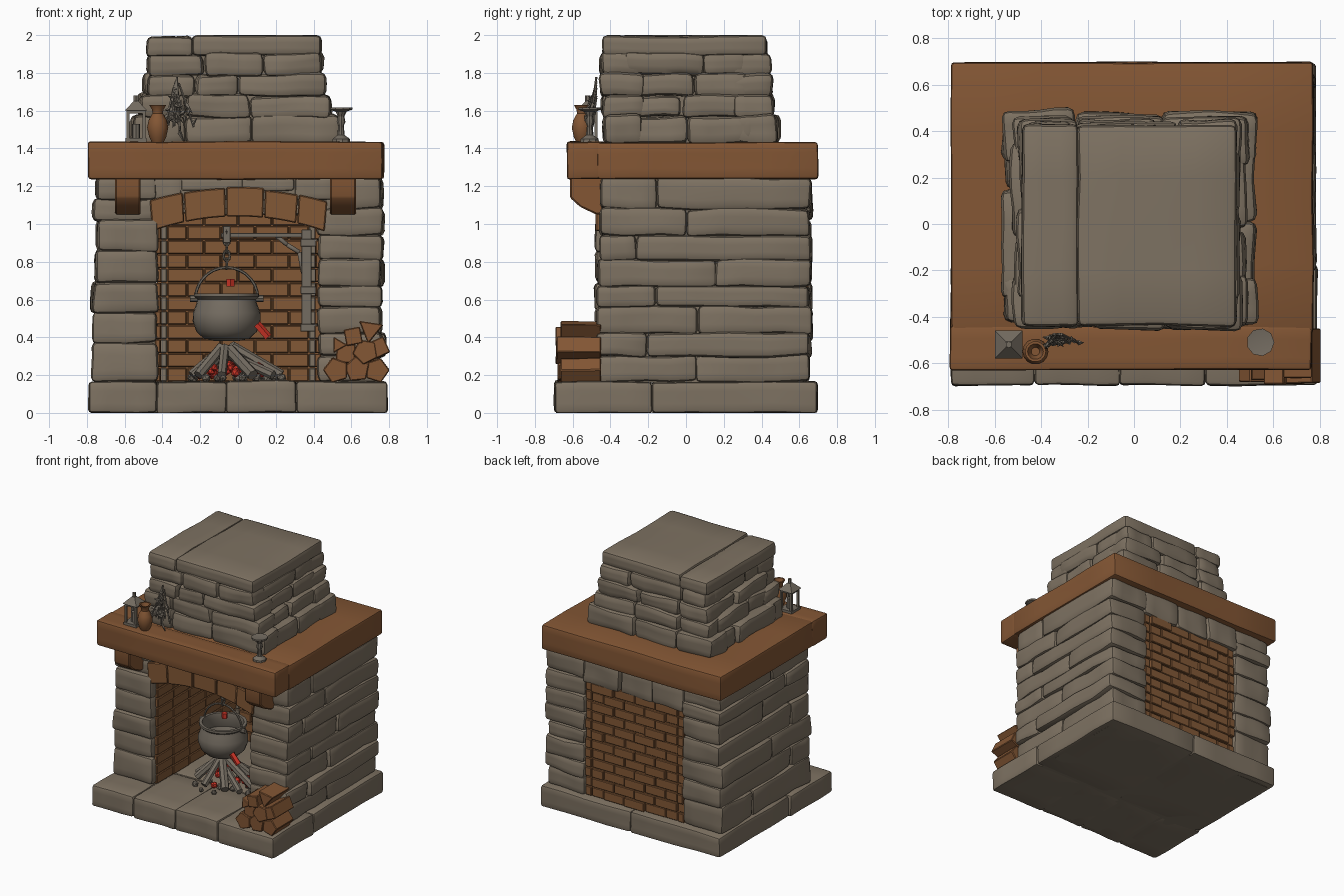
import bpy, bmesh, math, random
from mathutils import Vector, Matrix, noise

if "Cube" in bpy.data.objects:
    bpy.data.objects.remove(bpy.data.objects["Cube"])

random.seed(4)
R = random.uniform


def mat(name, rgb):
    m = bpy.data.materials.new(name)
    m.diffuse_color = [(c / 255 / 12.92 if c < 10 else ((c / 255 + .055) / 1.055) ** 2.4) for c in rgb] + [1]
    m.use_nodes = True
    m.node_tree.nodes["Principled BSDF"].inputs["Base Color"].default_value = m.diffuse_color
    return m


STONE = mat("stone", (126, 114, 98))
WOOD = mat("oak", (131, 86, 52))
BRICK = mat("brick", (130, 88, 54))
IRON = mat("iron", (116, 108, 97))
EMBER = mat("ember", (205, 52, 38))

# Template grid cube, reused for every rounded stone
t = bmesh.new()
bmesh.ops.create_cube(t, size=2)
bmesh.ops.subdivide_edges(t, edges=t.edges[:], cuts=5, use_grid_fill=True)
t.verts.index_update()
T_CO = [v.co.copy() for v in t.verts]
T_FACES = [[v.index for v in f.verts] for f in t.faces]
t.free()


def stone(bm, x0, x1, y0, y1, z0, z1, r=.022, amp=.012, freq=5):
    """Rounded, slightly lumpy block filling the given box."""
    c = Vector((x0 + x1, y0 + y1, z0 + z1)) / 2
    h = Vector((x1 - x0, y1 - y0, z1 - z0)) / 2
    off = Vector((R(0, 50), R(0, 50), R(0, 50)))
    vs = []
    for u in T_CO:
        p, inner = Vector(), Vector()
        for i in range(3):
            k = h[i] - r
            a = abs(u[i])
            s = math.copysign(1, u[i])
            inner[i] = s * k * min(1, a * 1.5)
            p[i] = s * h[i] if a > .99 else inner[i]
        d = p - inner
        if d.length > 1e-6:
            p = inner + d.normalized() * r
        p = c + p
        p += noise.noise_vector(p * freq + off) * amp
        p.z = max(p.z, 0)
        vs.append(bm.verts.new(p))
    for f in T_FACES:
        bm.faces.new([vs[i] for i in f])


def box(bm, x0, x1, y0, y1, z0, z1):
    m = Matrix.Translation(((x0 + x1) / 2, (y0 + y1) / 2, (z0 + z1) / 2)) @ Matrix.Diagonal((x1 - x0, y1 - y0, z1 - z0, 1))
    bmesh.ops.create_cube(bm, size=1, matrix=m)


def rod(bm, p, q, r, n=8, r2=None, roll=0):
    p, q = Vector(p), Vector(q)
    d = q - p
    m = Matrix.Translation((p + q) / 2) @ d.to_track_quat('Z', 'Y').to_matrix().to_4x4() @ Matrix.Rotation(roll, 4, 'Z')
    bmesh.ops.create_cone(bm, cap_ends=True, segments=n, radius1=r, radius2=r if r2 is None else r2, depth=d.length, matrix=m)


def lathe(bm, x, y, prof, n=24):
    rings = [[bm.verts.new((x + r * math.cos(2 * math.pi * i / n), y + r * math.sin(2 * math.pi * i / n), z))
              for i in range(n)] for r, z in prof]
    for a, b in zip(rings, rings[1:]):
        for i in range(n):
            bm.faces.new((a[i], a[(i + 1) % n], b[(i + 1) % n], b[i]))
    bm.faces.new(rings[0][::-1])
    bm.faces.new(rings[-1])


def prism(bm, pts, axis, a, b):
    """Extrude a 2D outline along x or y."""
    mk = (lambda p, d: (p[0], d, p[1])) if axis == 'y' else (lambda p, d: (d, p[0], p[1]))
    A = [bm.verts.new(mk(p, a)) for p in pts]
    B = [bm.verts.new(mk(p, b)) for p in pts]
    bm.faces.new(A)
    bm.faces.new(B[::-1])
    for i in range(len(pts)):
        j = (i + 1) % len(pts)
        bm.faces.new((A[i], B[i], B[j], A[j]))


def finish(name, bm, mats, bevel=0, rule=None, angle=.6):
    bmesh.ops.recalc_face_normals(bm, faces=bm.faces[:])
    if bevel:
        bmesh.ops.bevel(bm, geom=bm.edges[:], offset=bevel, segments=1, affect='EDGES')
    if rule:
        for f in bm.faces:
            f.material_index = rule(f)
    me = bpy.data.meshes.new(name)
    bm.to_mesh(me)
    bm.free()
    for m in mats:
        me.materials.append(m)
    me.shade_smooth()
    me.set_sharp_from_angle(angle=angle)
    ob = bpy.data.objects.new(name, me)
    bpy.context.scene.collection.objects.link(ob)
    return ob


# Hearth base: front kerb stones, side slabs and core
b = bmesh.new()
xs = [-.79, -.43, -.06, .31, .79]
for x0, x1 in zip(xs, xs[1:]):
    stone(b, x0, x1, -.695, -.18, 0, .17 + R(-.006, .004), r=.018, amp=.008)
for x0, x1 in ((-.78, 0), (0, .785)):
    stone(b, x0, x1, -.18, .695, 0, .165, r=.018, amp=.008)
box(b, -.74, .74, -.65, .65, .001, .155)
finish("hearth_base", b, [STONE])

# Side walls: stacked courses either side of the opening
for side, zs in ((-1, [.17, .37, .53, .69, .86, 1.02, 1.13, 1.245]), (1, [.165, .3, .42, .56, .67, .81, .94, 1.08, 1.245])):
    b = bmesh.new()
    for i, (z0, z1) in enumerate(zip(zs, zs[1:])):
        out = .762 - .012 * (z0 - .17) + R(-.012, .012)
        cut = R(-.28, -.12) if i % 2 else R(.0, .3)
        for y0, y1 in ((-.47 + R(-.015, .015) + (.02 if z0 > 1 else 0), cut), (cut, .662 + R(-.012, .01))):
            o = out + R(-.008, .008)
            xa, xb = sorted((side * .425, side * o))
            stone(b, xa, xb, y0, y1, z0 - .003, z1 + .003, r=.026, amp=.014)
    xa, xb = sorted((side * .44, side * .72))
    box(b, xa, xb, -.42, .62, .16, 1.23)
    finish("left_wall" if side < 0 else "right_wall", b, [STONE])

# Stone band above the opening at the back, and firebox ceiling
b = bmesh.new()
for x0, x1 in ((-.44, -.16), (-.16, .12), (.12, .44)):
    stone(b, x0, x1, .42, .66 + R(-.01, .01), 1.05 + R(-.015, .015), 1.245, amp=.014)
box(b, -.44, .44, -.3, .6, 1.08, 1.24)
finish("upper_wall", b, [STONE])


# Arch bricks, with stone infill above
def arc(x, z, sag):
    return z - sag * (x / .46) ** 2


b = bmesh.new()
cuts = [-.47, -.29, -.065, .14, .32, .475]
for x0, x1 in zip(cuts, cuts[1:]):
    n = [x0 + .003 + (x1 - x0 - .006) * i / 4 for i in range(5)]
    lift = R(-.006, .008)
    y = -.475 + R(-.008, .008)
    prism(b, [(x * .97, arc(x, 1.04, .075)) for x in n] + [(x, arc(x, 1.19 + lift, .065)) for x in n[::-1]], 'y', y, -.27)
finish("arch_bricks", b, [BRICK], bevel=.006)
b = bmesh.new()
n = [-.48 + .96 * i / 12 for i in range(13)]
prism(b, [(x, arc(x, 1.13, .07)) for x in n] + [(.48, 1.24), (-.48, 1.24)], 'y', -.445, -.25)
for x0, x1 in ((-.5, -.3), (-.3, .02), (.02, .3), (.3, .5)):
    stone(b, x0, x1, -.46 + R(0, .01), -.3, 1.175 if abs(x0 + x1) < .5 else 1.13, 1.245, r=.015, amp=.008)
finish("arch_infill", b, [STONE])

# Brick firebox: through-wall at the back, linings at the sides
b = bmesh.new()
rows = 12
for k in range(rows):
    z0 = .165 + k * .075
    xs = [-.43, -.375] + [x for x in (-.27 + (k % 2) * .09 + j * .18 for j in range(4)) if x < .33] + [.375, .43]
    for x0, x1 in zip(xs, xs[1:]):
        box(b, x0 + .002, x1 - .002, .55 + R(-.009, .009), .642 + R(-.012, .01), z0 + .002, z0 + .073)
    for s in (-1, 1):
        for y0 in [-.42 + j * .2 for j in range(5)]:
            xa, xb = sorted((s * .44, s * (.408 + R(-.004, .004))))
            box(b, xa, xb, y0 + .002, min(y0 + .198, .56), z0 + .002, z0 + .073)
box(b, -.43, .43, .565, .625, .16, 1.08)


def soot_edge(f):
    c = f.calc_center_median()
    return 1 if f.normal.y < -.5 and c.y > .4 and abs(c.x) > .375 else 0


finish("firebox_bricks", b, [BRICK, STONE], bevel=.005, rule=soot_edge)

# Mantel: front beam and the deck wrapping the sides and back
b = bmesh.new()
stone(b, -.793, .765, -.63, -.44, 1.237, 1.435, r=.014, amp=.007, freq=4)
stone(b, -.79, .772, -.47, .698, 1.238, 1.432, r=.014, amp=.007, freq=4)
finish("mantel", b, [WOOD])
b = bmesh.new()
for x0, x1 in ((-.65, -.515), (.487, .625)):
    prism(b, [(-.42, 1.25), (-.615, 1.25), (-.615, 1.14), (-.56, 1.09), (-.475, 1.05), (-.42, 1.05)], 'x', x0, x1)
finish("mantel_corbels", b, [WOOD], bevel=.008)

# Tapering chimney: rings of stones, capped with two slabs
b = bmesh.new()
course = [(1.425, 1.57, -.565, .53, .49), (1.565, 1.68, -.52, .49, .47), (1.675, 1.79, -.49, .46, .455), (1.785, 1.9, -.475, .44, .445)]
for i, (z0, z1, x0, x1, y1) in enumerate(course):
    y0, w = -.445, x1 - x0
    for ya, yb in ((y0, y0 + .22), (y1 - .22, y1)):
        f = [x0, x0 + w * R(.22, .36), x0 + w * R(.52, .72), x1]
        for a, c in zip(f, f[1:]):
            o = R(-.014, .014)
            stone(b, a, c, ya + (o if ya == y0 else 0), yb + (o if yb == y1 else 0), z0 + R(-.008, 0), z1 + R(0, .01), r=.032, amp=.018)
    for xa, xb in ((x0, x0 + .2), (x1 - .2, x1)):
        f = [y0 + .12, y0 + R(.36, .6), y1 - .12]
        for a, c in zip(f, f[1:]):
            o = R(-.012, .016)
            stone(b, xa + o, xb + o, a, c, z0, z1 + R(0, .01), r=.032, amp=.018)
    box(b, x0 + .1, x1 - .1, y0 + .08, y1 - .1, z0, z1)
stone(b, -.485, -.238, -.44, .43, 1.885, 1.99, r=.025, amp=.01)
stone(b, -.242, .445, -.44, .43, 1.89, 1.998, r=.025, amp=.01, freq=3)
finish("chimney", b, [STONE])

# Cauldron with hollow bowl, lugs and bail handle
CX, CY = -.06, -.1
b = bmesh.new()
lathe(b, CX, CY, [(.06, .38), (.12, .392), (.16, .43), (.18, .485), (.178, .53), (.16, .58), (.155, .6), (.172, .615),
                  (.172, .632), (.15, .632), (.142, .59), (.16, .52), (.12, .43), (.03, .41)], 28)
pts = [Vector((CX + .165 * math.cos(a), CY, .605 + .165 * math.sin(a))) for a in [math.pi * i / 14 for i in range(15)]]
for p, q in zip(pts, pts[1:]):
    rod(b, p, q, .008, 6)
for s in (-1, 1):
    rod(b, (CX + s * .15, CY, .605), (CX + s * .195, CY, .605), .018, 8)
finish("cauldron", b, [IRON])

# Hanging chain: alternating links
b = bmesh.new()
for k in range(5):
    z = .79 + k * .042
    ring = []
    for i in range(9):
        a = 2 * math.pi * i / 8
        u, w = .017 * math.cos(a), .029 * math.sin(a)
        ring.append((CX + (u if k % 2 else 0), CY + (0 if k % 2 else u), z + w))
    for p, q in zip(ring, ring[1:]):
        rod(b, p, q, .007, 6)
finish("chain", b, [IRON])

# Swinging crane: post, arm, brace and hook
b = bmesh.new()
box(b, .335, .39, CY - .025, CY + .025, .43, .97)
box(b, -.09, .39, CY - .014, CY + .014, .928, .952)
box(b, CX - .02, CX + .02, CY - .02, CY + .02, .9, .99)
for p, q in (((.2, .94), (.26, .89)), ((.26, .89), (.325, .85)), ((.325, .85), (.345, .74))):
    rod(b, (p[0], CY, p[1]), (q[0], CY, q[1]), .013, 6)
for z in (.45, .65, .9):
    box(b, .33, .42, CY - .03, CY + .03, z - .02, z + .02)
finish("crane", b, [IRON], bevel=.003)

# Fire: radial charred logs, ash lumps and glowing embers
b = bmesh.new()
for i in range(10):
    a = 2 * math.pi * i / 10 + R(-.2, .2)
    L = R(.2, .26)
    rod(b, (CX + .05 + L * math.cos(a), CY - .02 + L * .85 * math.sin(a), .2), (CX + .03 * math.cos(a), CY + .03 * math.sin(a), R(.28, .36)), R(.024, .034), 7)
for i in range(22):
    a, d = R(0, 6.28), R(.1, .27)
    m = Matrix.Translation((CX + .05 + d * math.cos(a), CY + d * math.sin(a), .185)) @ Matrix.Rotation(R(0, 3), 4, (R(-1, 1), R(-1, 1), 1))
    bmesh.ops.create_icosphere(b, subdivisions=1, radius=R(.016, .03), matrix=m)
finish("charred_logs", b, [IRON], angle=.4)
b = bmesh.new()
for i in range(26):
    a, d = R(0, 6.28), R(0, .2)
    z = .2 + (.2 - d) * R(.1, .75)
    bmesh.ops.create_icosphere(b, subdivisions=1, radius=R(.018, .036), matrix=Matrix.Translation((CX + .05 + d * math.cos(a), CY + d * math.sin(a), z)))
rod(b, (.1, CY - .12, .47), (.16, CY - .12, .4), .022, 5)
rod(b, (CX + .02, CY - .01, .67), (CX + .02, CY - .01, .71), .022, 5)
finish("embers", b, [EMBER], angle=.3)

# Stacked split firewood
b = bmesh.new()
for x, z, r, k in ((.52, .225, .07, 5), (.63, .23, .07, 5), (.735, .225, .068, 5), (.57, .315, .07, 4), (.675, .325, .07, 5),
                   (.745, .345, .065, 4), (.53, .36, .05, 3), (.61, .405, .062, 4), (.7, .44, .075, 3)):
    rod(b, (x, -.685 + R(-.01, .025), z), (x, -.45, z + R(-.005, .005)), r, k, roll=R(0, 6))
finish("firewood", b, [WOOD], bevel=.005, angle=.3)

# Lantern: base, corner posts, pyramid roof and finial
LX, LY = -.54, -.52
b = bmesh.new()
box(b, LX - .055, LX + .055, LY - .055, LY + .055, 1.43, 1.455)
for sx in (-1, 1):
    for sy in (-1, 1):
        box(b, LX + sx * .043 - .008, LX + sx * .043 + .008, LY + sy * .043 - .008, LY + sy * .043 + .008, 1.45, 1.595)
box(b, LX - .05, LX + .05, LY - .05, LY + .05, 1.585, 1.602)
rod(b, (LX, LY, 1.6), (LX, LY, 1.65), .085, 4, .018, roll=math.pi / 4)
rod(b, (LX, LY, 1.645), (LX, LY, 1.68), .014, 6)
rod(b, (LX, LY, 1.45), (LX, LY, 1.53), .022, 8)
finish("lantern", b, [IRON])

# Clay vase
b = bmesh.new()
lathe(b, -.425, -.55, [(.03, 1.43), (.045, 1.46), (.056, 1.51), (.048, 1.55), (.028, 1.585), (.03, 1.605), (.045, 1.63),
                       (.034, 1.63), (.018, 1.59)], 14)
finish("vase", b, [WOOD])

# Dried herb bundle: drooping stems with leaves, against the chimney
b = bmesh.new()
for i in range(13):
    x = -.33 + R(-.03, .03)
    tip = Vector((x + R(-.075, .075), -.5 + R(-.04, .02), R(1.46, 1.58)))
    top = Vector((x * .6 - .4 * .33, -.475, R(1.66, 1.79)))
    rod(b, top, tip, .006, 5)
    for k in range(3):
        p = top.lerp(tip, R(.3, 1))
        rod(b, p, p + Vector((R(-.04, .04), R(-.03, .01), R(-.06, .04))), .012, 4, .001)
finish("herb_bundle", b, [IRON])

# Candlestick
b = bmesh.new()
lathe(b, .545, -.51, [(.05, 1.43), (.048, 1.45), (.02, 1.47), (.015, 1.52), (.024, 1.54), (.018, 1.57), (.03, 1.595),
                      (.06, 1.605), (.06, 1.618), (.04, 1.615)], 9)
finish("candlestick", b, [IRON])
